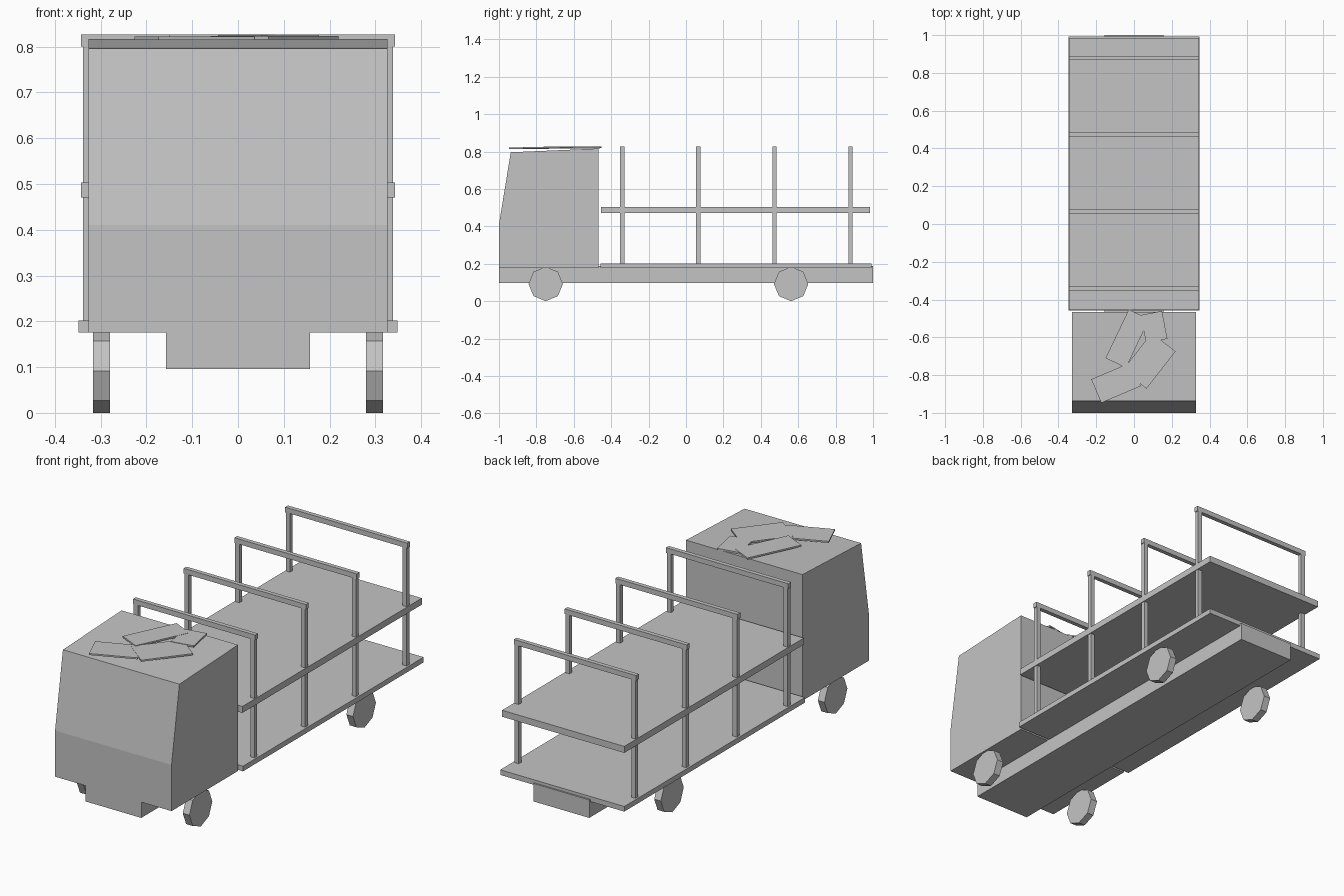
import bpy, bmesh, math
from mathutils import Matrix

if "Cube" in bpy.data.objects:
    bpy.data.objects.remove(bpy.data.objects["Cube"])

grey = bpy.data.materials.new("plain grey")
grey.use_nodes = True
color = (0.55, 0.55, 0.55, 1)
grey.diffuse_color = color
grey.node_tree.nodes["Principled BSDF"].inputs["Base Color"].default_value = color


def finish(name, bm):
    bmesh.ops.recalc_face_normals(bm, faces=bm.faces)
    mesh = bpy.data.meshes.new(name)
    bm.to_mesh(mesh)
    bm.free()
    mesh.materials.append(grey)
    obj = bpy.data.objects.new(name, mesh)
    bpy.context.collection.objects.link(obj)
    return obj


def box(name, x, y, z, turn=0):
    """Box from (low, high) ranges, optionally turned about its own z axis."""
    bm = bmesh.new()
    bmesh.ops.create_cube(bm, size=1)
    ranges = (x, y, z)
    size = [hi - lo for lo, hi in ranges]
    centre = [(hi + lo) / 2 for lo, hi in ranges]
    bm.transform(Matrix.Translation(centre) @ Matrix.Rotation(math.radians(turn), 4, "Z")
                 @ Matrix.Diagonal((*size, 1)))
    return finish(name, bm)


# Cab: side profile (y, z) extruded across the width
bm = bmesh.new()
profile = [(-1, 0.176), (-1, 0.41), (-0.937, 0.796), (-0.467, 0.816), (-0.467, 0.176)]
side = bm.faces.new([bm.verts.new((-0.327, y, z)) for y, z in profile])
extruded = bmesh.ops.extrude_face_region(bm, geom=[side])["geom"]
bmesh.ops.translate(bm, vec=(0.654, 0, 0),
                    verts=[v for v in extruded if isinstance(v, bmesh.types.BMVert)])
finish("cab", bm)

# Chassis beam and the two decks
box("chassis", (-0.157, 0.157), (-1, 1), (0.096, 0.187))
box("lower_deck", (-0.348, 0.348), (-0.457, 0.992), (0.176, 0.202))
box("upper_deck", (-0.343, 0.343), (-0.455, 0.985), (0.47, 0.503))

# Hoops: two posts and a crossbar each
for i in range(4):
    y = -0.341 + i * 0.4067
    span = (y - 0.011, y + 0.011)
    for label, s in (("left", 1), ("right", -1)):
        x = sorted((s * 0.316, s * 0.339))
        box(f"{label}_post_{i + 1}", x, span, (0.2, 0.805))
    box(f"crossbar_{i + 1}", (-0.343, 0.343), span, (0.80, 0.826))

# Octagonal wheels
for end, y in (("front", -0.75), ("rear", 0.562)):
    for label, s in (("left", 1), ("right", -1)):
        bm = bmesh.new()
        bmesh.ops.create_cone(bm, cap_ends=True, segments=8, radius1=0.092,
                              radius2=0.092, depth=0.037)
        bm.transform(Matrix.Translation((s * 0.298, y, 0.092))
                     @ Matrix.Rotation(math.pi / 2, 4, "Y"))
        finish(f"{end}_{label}_wheel", bm)

# Loose flat boards on the roof: centre x, centre y, length, width, turn, base z
boards = [(-0.095, -0.84, 0.228, 0.136, 23, 0.814),
          (-0.035, -0.607, 0.285, 0.12, 64.5, 0.818),
          (0.106, -0.545, 0.15, 0.115, 101, 0.817),
          (0.08, -0.724, 0.25, 0.16, 52, 0.815)]
for i, (x, y, length, width, turn, z) in enumerate(boards):
    box(f"roof_board_{i + 1}", (x - length / 2, x + length / 2),
        (y - width / 2, y + width / 2), (z, z + 0.008), turn)
